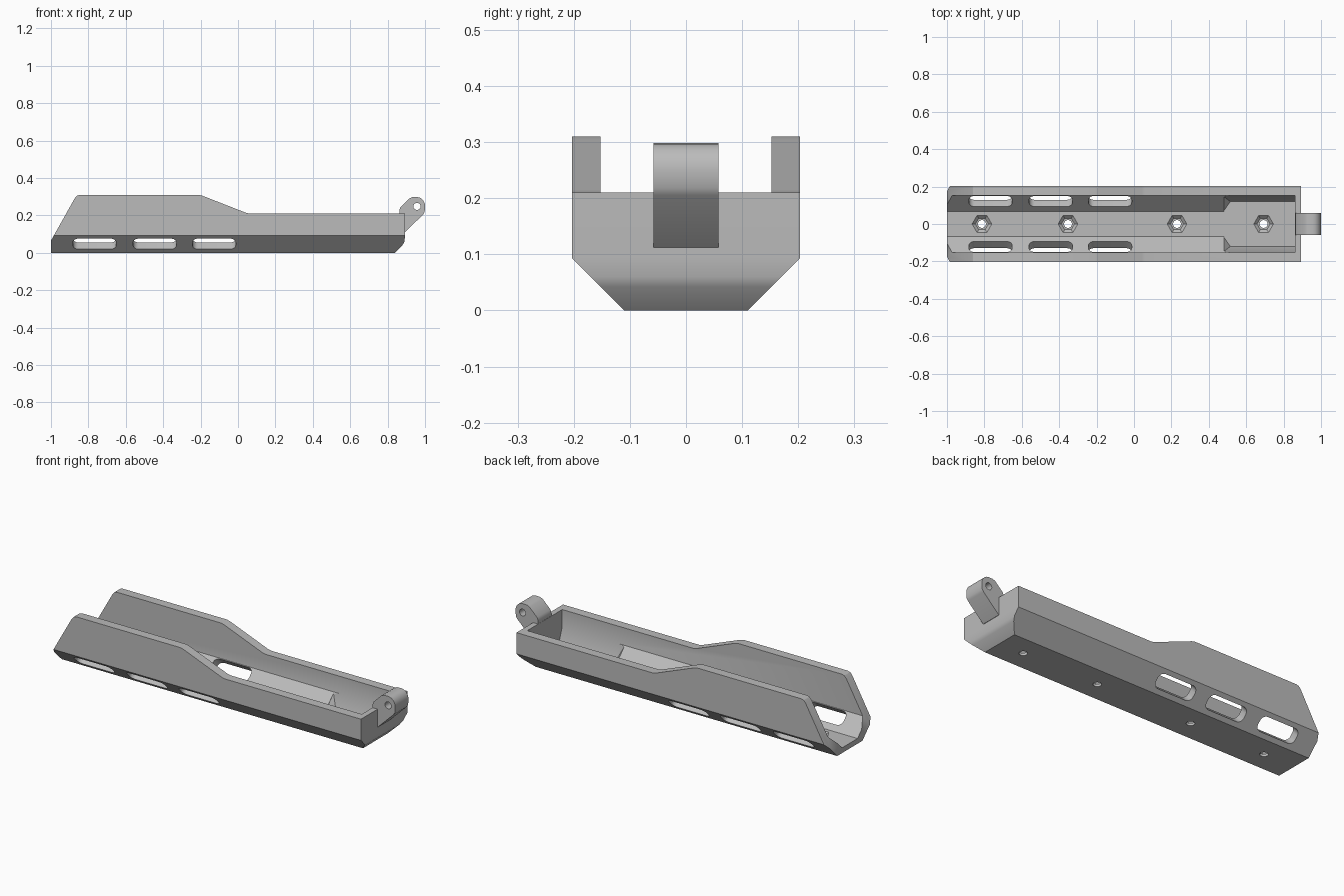
import bpy, bmesh, math
from mathutils import Matrix, Vector

cube = bpy.data.objects.get("Cube")
if cube:
    bpy.data.objects.remove(cube, do_unlink=True)

grey = bpy.data.materials.new("matte grey")
grey.use_nodes = True
grey.diffuse_color = (0.5, 0.5, 0.5, 1)
grey.node_tree.nodes["Principled BSDF"].inputs["Base Color"].default_value = (0.5, 0.5, 0.5, 1)


def finish(bm, name):
    bmesh.ops.recalc_face_normals(bm, faces=bm.faces)
    mesh = bpy.data.meshes.new(name)
    bm.to_mesh(mesh)
    bm.free()
    obj = bpy.data.objects.new(name, mesh)
    mesh.materials.append(grey)
    bpy.context.collection.objects.link(obj)
    return obj


def prism(name, outline, axis, start, end):
    """Extrude a 2D outline along x (outline is y,z) or y (outline is x,z)."""
    bm = bmesh.new()
    place = (lambda a, b: (start, a, b)) if axis == "x" else (lambda a, b: (a, start, b))
    face = bm.faces.new([bm.verts.new(place(a, b)) for a, b in outline])
    out = bmesh.ops.extrude_face_region(bm, geom=[face])
    move = Vector((end - start, 0, 0)) if axis == "x" else Vector((0, end - start, 0))
    bmesh.ops.translate(bm, vec=move, verts=[v for v in out["geom"] if isinstance(v, bmesh.types.BMVert)])
    return finish(bm, name)


def mirrored(half):
    return half + [(-y, z) for y, z in reversed(half)]


def activate(obj):
    bpy.ops.object.select_all(action="DESELECT")
    obj.select_set(True)
    bpy.context.view_layer.objects.active = obj


def boolean(obj, cutter, operation="DIFFERENCE"):
    activate(obj)
    mod = obj.modifiers.new("cut", "BOOLEAN")
    mod.operation, mod.solver, mod.object = operation, "EXACT", cutter
    bpy.ops.object.modifier_apply(modifier=mod.name)
    bpy.data.objects.remove(cutter, do_unlink=True)


def cone(name, sides, r_low, r_high, x, y, z_low, z_high, turn=None):
    bm = bmesh.new()
    bmesh.ops.create_cone(bm, cap_ends=True, segments=sides, radius1=r_low, radius2=r_high,
                          depth=z_high - z_low)
    if turn:
        bmesh.ops.rotate(bm, matrix=turn, verts=bm.verts)
    bmesh.ops.translate(bm, vec=(x, y, (z_low + z_high) / 2), verts=bm.verts)
    return finish(bm, name)


# Shell: cross-section trimmed by the side silhouette
shell = prism("handguard_shell", mirrored([(0.11, 0), (0.203, 0.093), (0.203, 0.4)]), "x", -1.1, 1.0)
silhouette = prism("silhouette", [
    (-1, 0), (0.84, 0), (0.88, 0.042), (0.89, 0.06), (0.893, 0.093), (0.893, 0.21),
    (0.06, 0.21), (0.04, 0.215), (-0.19, 0.305), (-0.21, 0.31), (-0.845, 0.31),
    (-0.86, 0.306), (-0.872, 0.293), (-1, 0.065)], "y", -0.5, 0.5)
boolean(shell, silhouette, "INTERSECT")

# Inner trough, open at the left end
floor, edge = 0.029, 0.114
boolean(shell, prism("trough", mirrored([(0.067, floor), (0.152, edge), (0.152, 0.5)]), "x", -1.2, 0.862))

# Wider pocket at the closed end with slanted entry corners
bm = bmesh.new()
for x, low, high, z in ((0.48, 0.07, 0.147, 0.109), (0.515, 0.12, 0.152, edge), (0.862, 0.12, 0.152, edge)):
    for s in (-1, 1):
        for y, h in ((low, floor), (high, z), (high, 0.5)):
            bm.verts.new((x, s * y, h))
bmesh.ops.convex_hull(bm, input=bm.verts)
bmesh.ops.dissolve_limit(bm, angle_limit=0.01, verts=bm.verts, edges=bm.edges)
boolean(shell, finish(bm, "pocket"))

# Rounded slots through both lower slopes
for x in (-0.767, -0.445, -0.128):
    for s in (-1, 1):
        bm = bmesh.new()
        bmesh.ops.create_cube(bm, size=1)
        bmesh.ops.scale(bm, vec=(0.232, 0.08, 0.16), verts=bm.verts)
        upright = [e for e in bm.edges if abs(e.verts[0].co.z - e.verts[1].co.z) > 0.1]
        bmesh.ops.bevel(bm, geom=upright, offset=0.03, segments=6, profile=0.5, affect="EDGES")
        bmesh.ops.rotate(bm, matrix=Matrix.Rotation(s * math.pi / 4, 3, "X"), verts=bm.verts)
        bmesh.ops.translate(bm, vec=(x, s * 0.14, 0.065), verts=bm.verts)
        boolean(shell, finish(bm, "slot"))

# Hexagonal nut seats and screw holes in the floor
quarter = Matrix.Rotation(math.pi / 2, 3, "Z")
for x in (-0.813, -0.353, 0.23, 0.693):
    boolean(shell, cone("nut_seat", 6, 0.035, 0.055, x, 0, 0.014, 0.031, quarter))
    boolean(shell, cone("screw_hole", 24, 0.021, 0.021, x, 0, -0.1, 0.1))

# Hinge lug on the closed end
centre = (0.957, 0.25)
arc = [(centre[0] + 0.043 * math.cos(a), centre[1] + 0.048 * math.sin(a))
       for a in (math.radians(d) for d in range(0, 91, 15))]
lug = prism("hinge_lug", [(0.88, 0.112), (0.895, 0.112), (0.99, 0.205), (0.998, 0.218)] + arc +
            [(0.93, 0.297), (0.915, 0.29), (0.869, 0.245), (0.863, 0.23), (0.863, 0.19), (0.88, 0.19)],
            "y", -0.058, 0.058)
boolean(lug, cone("pin_hole", 24, 0.019, 0.019, 0.957, 0, 0.148, 0.348,
                  Matrix.Rotation(math.pi / 2, 3, "X")))

for obj in (shell, lug):
    activate(obj)
    bpy.ops.object.shade_smooth_by_angle(angle=math.radians(32))
